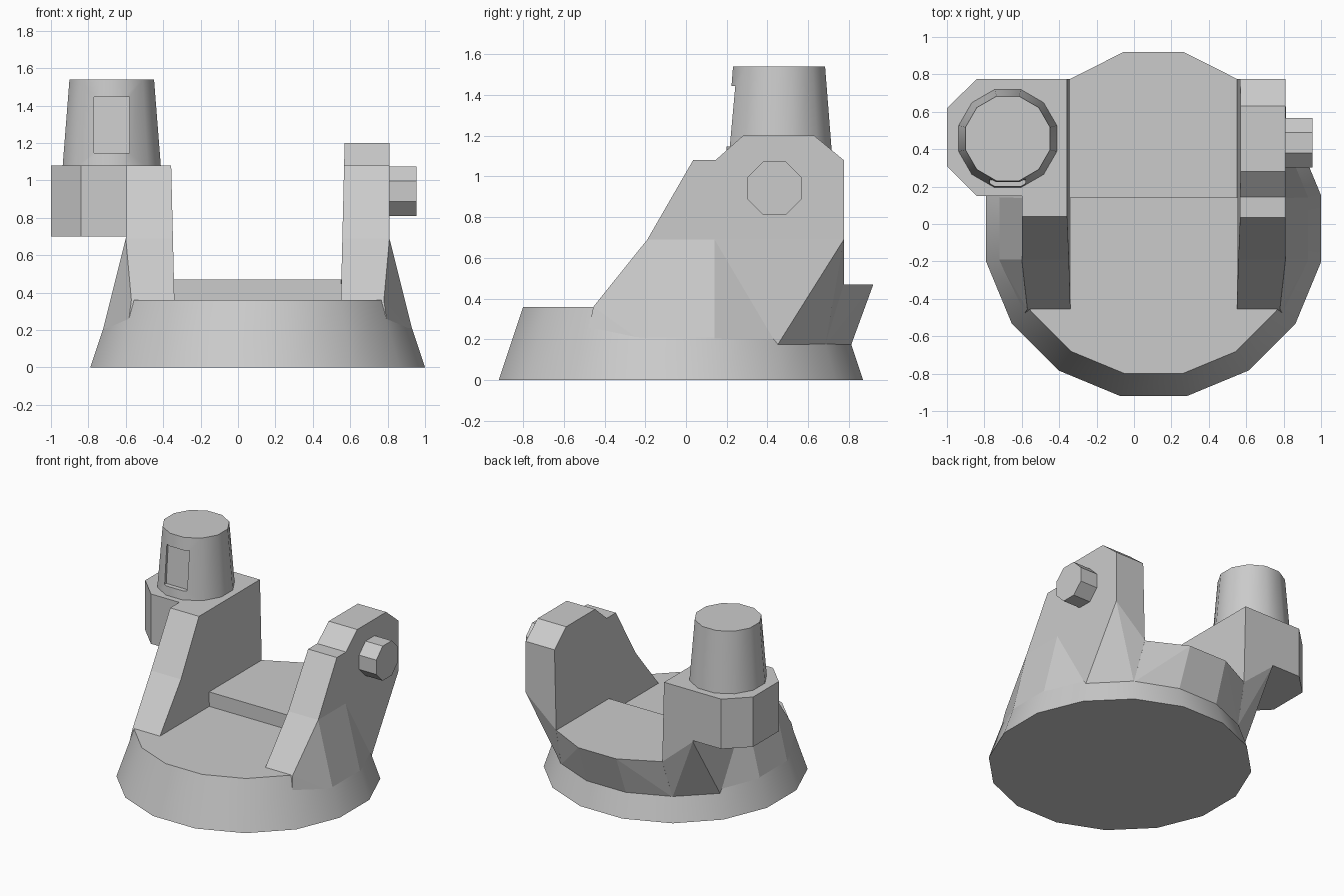
import bpy, bmesh
from math import radians, cos, sin, pi

if "Cube" in bpy.data.objects:
    bpy.data.objects.remove(bpy.data.objects["Cube"])

CX, CY = 0.105, -0.025          # centre of the round base


def finish(name, bm):
    bmesh.ops.recalc_face_normals(bm, faces=bm.faces)
    me = bpy.data.meshes.new(name)
    bm.to_mesh(me)
    bm.free()
    ob = bpy.data.objects.new(name, me)
    bpy.context.collection.objects.link(ob)
    return ob


def loft(name, a, b):
    """Solid between two matching loops."""
    bm = bmesh.new()
    va, vb = [bm.verts.new(p) for p in a], [bm.verts.new(p) for p in b]
    n = len(va)
    bm.faces.new(va)
    bm.faces.new(vb[::-1])
    for i in range(n):
        j = (i + 1) % n
        bm.faces.new((va[i], vb[i], vb[j], va[j]))
    return finish(name, bm)


def hull(name, pts):
    bm = bmesh.new()
    for p in pts:
        bm.verts.new(p)
    res = bmesh.ops.convex_hull(bm, input=bm.verts)
    loose = [v for v in bm.verts if not v.link_faces]
    bmesh.ops.delete(bm, geom=loose, context='VERTS')
    bmesh.ops.dissolve_limit(bm, angle_limit=radians(1), verts=bm.verts, edges=bm.edges)
    return finish(name, bm)


def ring(n, apothem, cx, cy, z):
    r = apothem / cos(pi / n)
    return [(cx + r * cos(2 * pi * (i + .5) / n), cy + r * sin(2 * pi * (i + .5) / n), z)
            for i in range(n)]


def smooth(ob):
    bpy.ops.object.select_all(action='DESELECT')
    ob.select_set(True)
    bpy.context.view_layer.objects.active = ob
    bpy.ops.object.shade_smooth_by_angle(angle=radians(33))


def inner(z):
    """Half gap between the arms, widening slightly with height."""
    return 0.445 + 0.024 * (z - 0.36)


# Round tapered base
smooth(loft("base", ring(16, .895, CX, CY, 0), ring(16, .775, CX, CY, .36)))

# Raised rear platform overhanging the base rim
rear = []
for s in (-1, 1):
    rear += [(CX + s * x, y, z) for x, y, z in (
        (.447, .14, .47), (.447, .775, .47), (.16, .92, .47),
        (.447, .14, .30), (.166, .81, .17), (.47, .683, .17), (.447, .14, .17))]
hull("rear_platform", rear)

# Flared lower arms, one per side
flank = [(.835, -.19, .17), (.835, .141, .17), (.708, .448, .17), (.675, -.455, .36),
         (.70, -.495, .17), (.705, -.19, .69), (.705, .14, .69)]
back = [(.705, .14, .69), (.708, .448, .17), (.705, .775, .69), (.47, .683, .17)]
for s, side in ((1, "right"), (-1, "left")):
    front_in = [(inner(z), y, z) for y, z in
                ((-.455, .36), (-.455, .17), (-.19, .69), (.14, .69), (.448, .17))]
    back_in = [(inner(z), y, z) for y, z in
               ((.14, .69), (.448, .17), (.775, .69), (.775, .47))]
    for name, pts in (("flank", flank + front_in), ("back_brace", back + back_in)):
        hull(f"{side}_{name}", [(CX + s * x, y, z) for x, y, z in pts])

# Upper arms
tops = {"right": [(.035, 1.08), (.145, 1.08), (.28, 1.2), (.63, 1.2), (.775, 1.08)],
        "left": [(.04, 1.08), (.775, 1.08)]}
for s, side in ((1, "right"), (-1, "left")):
    prof = [(-.19, .69)] + tops[side] + [(.775, .69)]
    loft(side + "_arm", [(CX + s * inner(z), y, z) for y, z in prof],
         [(CX + s * .705, y, z) for y, z in prof])

# Octagonal pivot knob on the right arm
knob = ring(8, .132, .435, .942, 0)
loft("pivot_knob", [(.79, y, z) for y, z, _ in knob], [(.955, y, z) for y, z, _ in knob])

# Side bracket carrying the turret
plan = [(-.6, .15), (-.84, .15), (-1, .31), (-1, .62), (-.84, .775), (-.6, .775)]
loft("turret_bracket", [(x, y, .70) for x, y in plan], [(x, y, 1.08) for x, y in plan])

# Turret with a shallow window recess in front
turret = loft("turret", ring(12, .263, -.675, .457, 1.07), ring(12, .226, -.675, .457, 1.54))
frame = [(-.77, 1.147), (-.58, 1.147), (-.58, 1.445), (-.77, 1.445)]
cutter = loft("window_cutter", [(x, .1, z) for x, z in frame],
              [(x, .235 + .08 * (z - 1.147), z) for x, z in frame])
cutter.hide_render = True
mod = turret.modifiers.new("window", 'BOOLEAN')
mod.operation, mod.solver, mod.object = 'DIFFERENCE', 'EXACT', cutter
bpy.context.view_layer.objects.active = turret
bpy.ops.object.modifier_apply(modifier="window")
bpy.data.objects.remove(cutter)
smooth(turret)
